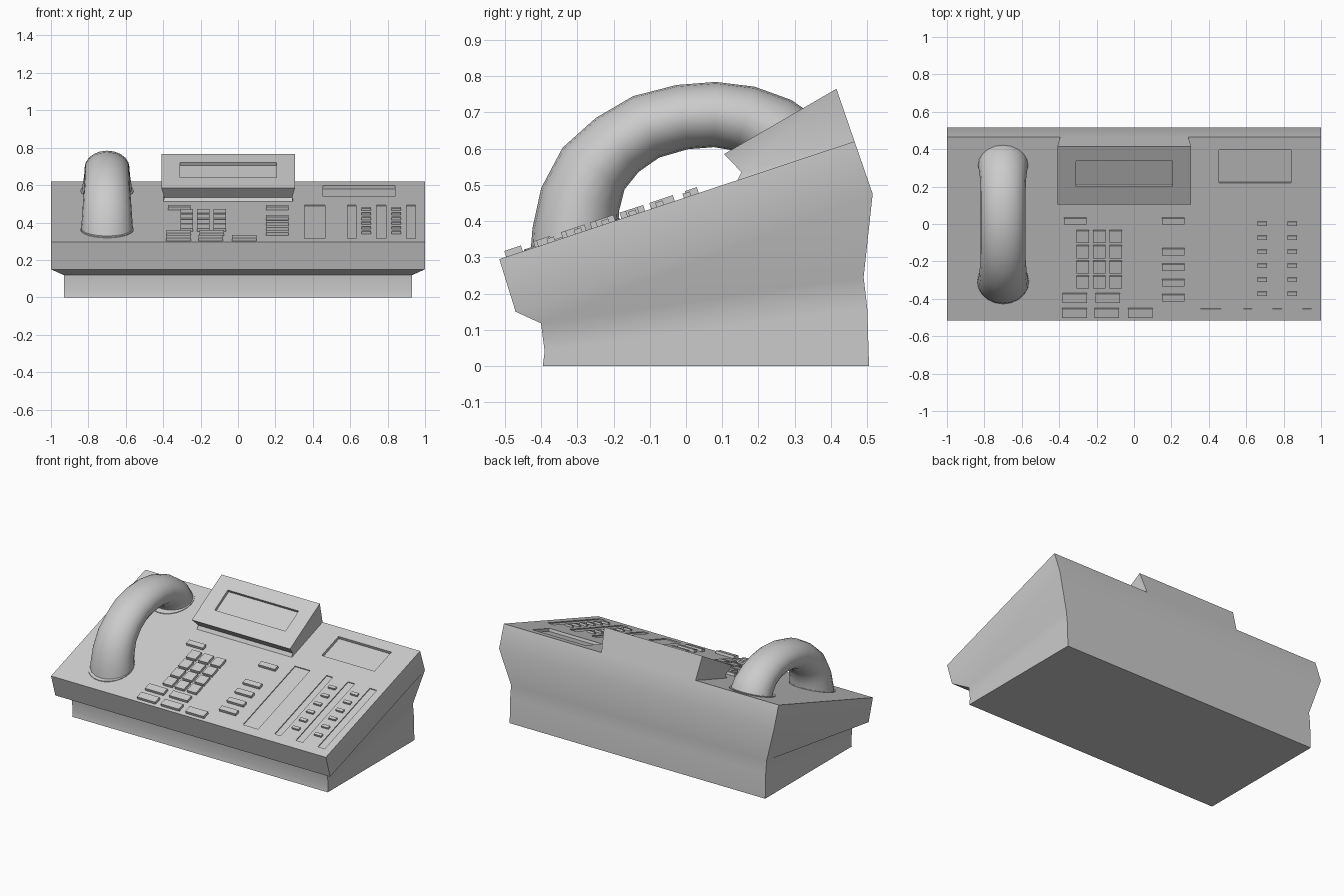
import bpy, bmesh, math
from mathutils import Vector

if "Cube" in bpy.data.objects:
    bpy.data.objects.remove(bpy.data.objects["Cube"])


def finish(name, bm, angle=30):
    bmesh.ops.recalc_face_normals(bm, faces=bm.faces)
    me = bpy.data.meshes.new(name)
    bm.to_mesh(me)
    bm.free()
    ob = bpy.data.objects.new(name, me)
    bpy.context.collection.objects.link(ob)
    smooth(ob, angle)
    return ob


def smooth(ob, angle=30):
    bpy.ops.object.select_all(action='DESELECT')
    ob.select_set(True)
    bpy.context.view_layer.objects.active = ob
    bpy.ops.object.shade_smooth_by_angle(angle=math.radians(angle))


def loft(name, rings, angle=30):
    """Skin a list of closed rings and cap both ends."""
    bm = bmesh.new()
    loops = [[bm.verts.new(p) for p in ring] for ring in rings]
    for a, b in zip(loops, loops[1:]):
        n = len(a)
        for i in range(n):
            bm.faces.new((a[i], a[(i + 1) % n], b[(i + 1) % n], b[i]))
    bm.faces.new(loops[0])
    bm.faces.new(loops[-1])
    return finish(name, bm, angle)


def box_ring(x0, x1, front, back):
    """Four-corner ring with separate front and back (y, z)."""
    return [(x0, *front), (x1, *front), (x1, *back), (x0, *back)]


def plane_boxes(name, plane, rects, lo, hi):
    """Boxes on a sloped plane; rects are (x0, x1, y0, y1) seen from above."""
    (ya, za), (yb, zb) = plane
    slope = (zb - za) / (yb - ya)
    n = Vector((0, -slope, 1)).normalized()
    bm = bmesh.new()
    for x0, x1, y0, y1 in rects:
        low, high = [[bm.verts.new(Vector((x, y, za + (y - ya) * slope)) + n * h)
                      for x, y in ((x0, y0), (x1, y0), (x1, y1), (x0, y1))]
                     for h in (lo, hi)]
        bm.faces.new(low)
        bm.faces.new(high)
        for i in range(4):
            j = (i + 1) % 4
            bm.faces.new((low[i], low[j], high[j], high[i]))
    return finish(name, bm)


def carve(ob, cutter):
    mod = ob.modifiers.new("recess", 'BOOLEAN')
    mod.operation = 'DIFFERENCE'
    mod.solver = 'EXACT'
    mod.object = cutter
    bpy.context.view_layer.objects.active = ob
    # keep the recess cut ahead of the smoothing
    ob.modifiers.move(len(ob.modifiers) - 1, 0)
    bpy.ops.object.modifier_apply(modifier=mod.name)
    bpy.data.objects.remove(cutter)
    smooth(ob)


TOP = ((-0.515, 0.295), (0.465, 0.62))
SCREEN = ((0.105, 0.585), (0.415, 0.765))

# Wedge body on its narrower base
body = loft("body", [
    box_ring(-0.93, 0.93, (-0.395, 0.0), (0.505, 0.0)),
    box_ring(-0.93, 0.93, (-0.39, 0.04), (0.50, 0.16)),
    box_ring(-0.93, 0.93, (-0.40, 0.118), (0.49, 0.245)),
    box_ring(-1, 1, (-0.47, 0.15), (0.515, 0.475)),
    box_ring(-1, 1, *TOP)])

# Label window and shallow strips sunk into the top
carve(body, plane_boxes("window_cutter", TOP, [(0.455, 0.84, 0.22, 0.395)], -0.018, 0.05))
strips = [(x0, x1, -0.455, 0.085) for x0, x1 in
          ((0.355, 0.465), (0.585, 0.63), (0.74, 0.79), (0.90, 0.95))]
carve(body, plane_boxes("strip_cutter", TOP, strips, -0.006, 0.05))

# Raised display housing with sunken screen
display = loft("display_housing", [
    box_ring(-0.40, 0.295, (0.135, 0.50), (0.462, 0.61)),
    box_ring(-0.395, 0.29, (0.153, 0.535), (0.465, 0.62)),
    box_ring(-0.41, 0.305, *SCREEN)])
carve(display, plane_boxes("screen_cutter", SCREEN, [(-0.31, 0.205, 0.2, 0.337)], -0.018, 0.05))

# Number keys
plane_boxes("number_keys", TOP,
            [(x, x + 0.067, y, y + 0.065)
             for x in (-0.307, -0.219, -0.131)
             for y in (-0.34, -0.26, -0.178, -0.096)], -0.005, 0.017)

# Function keys around the number pad
plane_boxes("function_keys", TOP,
            [(-0.375, -0.255, 0.002, 0.035)] +
            [(0.15, 0.27, y, y + 0.033)
             for y in (0.002, -0.162, -0.245, -0.328, -0.408)] +
            [(x, x + 0.132, -0.416, -0.37) for x in (-0.382, -0.207)] +
            [(x, x + 0.132, -0.496, -0.45) for x in (-0.384, -0.212, -0.032)],
            -0.005, 0.017)

# Two columns of small line keys
plane_boxes("line_keys", TOP,
            [(x, x + 0.05, y, y + 0.02)
             for x in (0.66, 0.822)
             for y in [-0.006 - 0.075 * i for i in range(6)]], -0.005, 0.012)

# Arched handset: path y, z, in-plane radius, sideways radius
path = [(-0.31, 0.27, 0.122, 0.14), (-0.306, 0.37, 0.118, 0.138),
        (-0.292, 0.46, 0.112, 0.132), (-0.255, 0.545, 0.103, 0.126),
        (-0.19, 0.61, 0.095, 0.121), (-0.11, 0.66, 0.092, 0.12),
        (-0.01, 0.687, 0.09, 0.12), (0.08, 0.694, 0.09, 0.12),
        (0.165, 0.682, 0.092, 0.12), (0.24, 0.65, 0.098, 0.123),
        (0.295, 0.605, 0.108, 0.13), (0.325, 0.55, 0.118, 0.137),
        (0.335, 0.48, 0.12, 0.138)]
rings = []
for i, (y, z, r, side) in enumerate(path):
    a, b = path[max(i - 1, 0)], path[min(i + 1, len(path) - 1)]
    t = Vector((b[0] - a[0], b[1] - a[1])).normalized()
    ring = []
    for k in range(20):
        ang = math.tau * k / 20
        c, s = r * math.cos(ang), side * math.sin(ang)
        ring.append((-0.7 + s, y - t.y * c, z + t.x * c))
    rings.append(ring)
loft("handset", rings, 40)

# Thin rim where each handset end meets its cradle
rims = ((-0.315, "front_cradle_rim"), (0.31, "back_cradle_rim"))
for y, name in rims:
    slope = (TOP[1][1] - TOP[0][1]) / (TOP[1][0] - TOP[0][0])
    loft(name, [[(-0.7 + 0.142 * math.cos(math.tau * k / 24),
                  y + 0.132 * math.sin(math.tau * k / 24),
                  0.295 + (y + 0.132 * math.sin(math.tau * k / 24) + 0.515) * slope + h)
                 for k in range(24)] for h in (-0.02, 0.004)])
